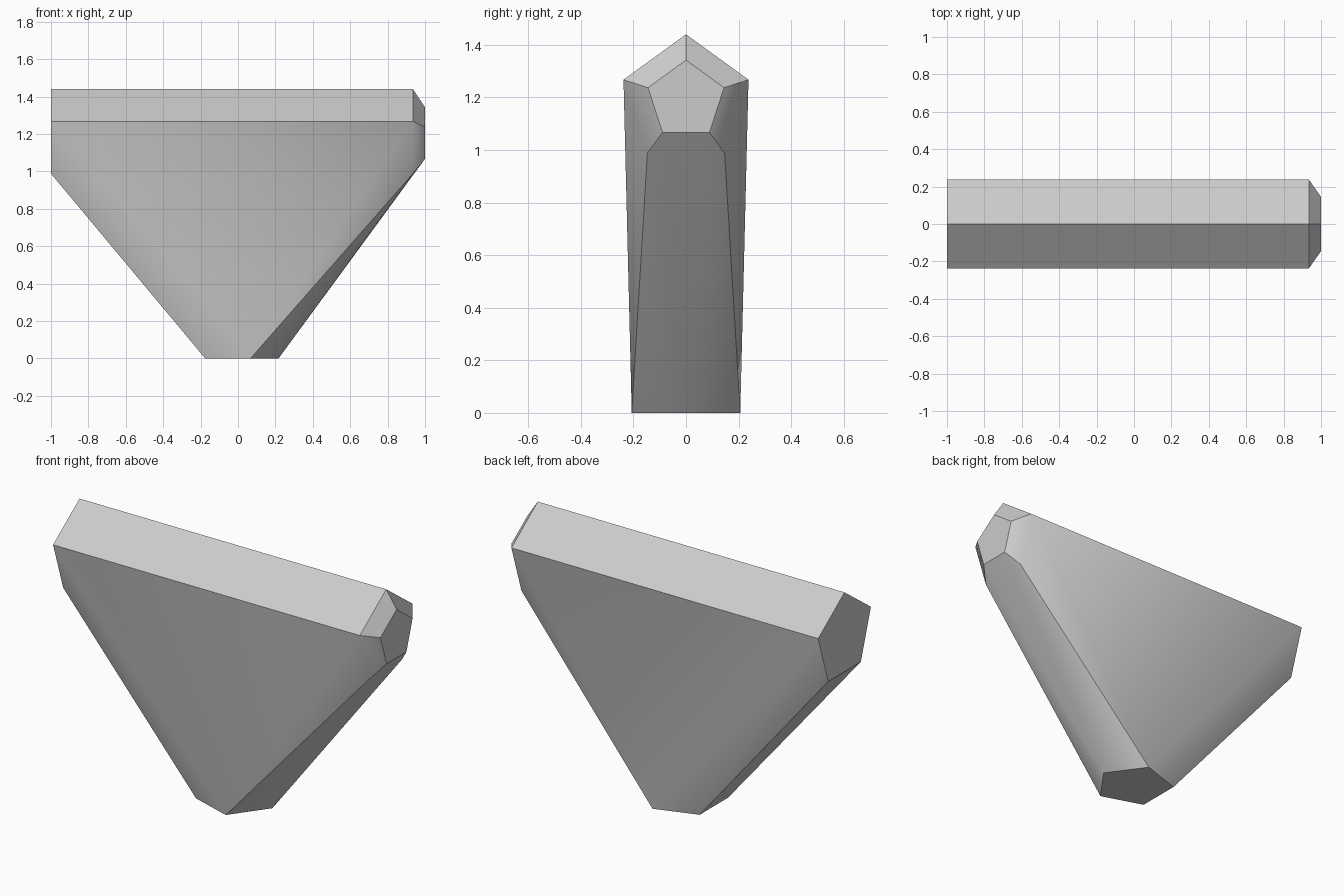
import bpy, bmesh
from math import sin, cos, tau, radians
from mathutils import Vector

cube = bpy.data.objects.get("Cube")
if cube:
    bpy.data.objects.remove(cube, do_unlink=True)


def pentagon(radius):
    """Corners of a regular pentagon as (across, pointing) pairs."""
    return [(radius * sin(i * tau / 5), radius * cos(i * tau / 5)) for i in range(5)]


def bar_section(x, radius):
    """Upright pentagon across the top bar, with its point upwards."""
    return [Vector((x, a, 1.19 + p)) for a, p in pentagon(radius)]


# Top bar with a chamfered right end, tapering to a small pentagonal foot
points = bar_section(-1, 0.25) + bar_section(0.935, 0.25) + bar_section(1, 0.152)
points += [Vector((p, a, 0)) for a, p in pentagon(0.217)]

# Skin the sections in one convex shell
bm = bmesh.new()
for p in points:
    bm.verts.new(p)
bmesh.ops.convex_hull(bm, input=bm.verts[:])
bmesh.ops.dissolve_limit(bm, angle_limit=radians(0.5), verts=bm.verts[:], edges=bm.edges[:])
bmesh.ops.recalc_face_normals(bm, faces=bm.faces[:])
mesh = bpy.data.meshes.new("wedge_body")
bm.to_mesh(mesh)
bm.free()

body = bpy.data.objects.new("wedge_body", mesh)
bpy.context.collection.objects.link(body)

# Plain grey
grey = bpy.data.materials.new("plain_grey")
grey.use_nodes = True
colour = (0.6, 0.6, 0.6, 1)
grey.diffuse_color = colour
grey.node_tree.nodes["Principled BSDF"].inputs["Base Color"].default_value = colour
mesh.materials.append(grey)

# Soft shading across shallow edges, crisp chamfers
bpy.ops.object.select_all(action="DESELECT")
body.select_set(True)
bpy.context.view_layer.objects.active = body
bpy.ops.object.shade_smooth_by_angle(angle=radians(30))
